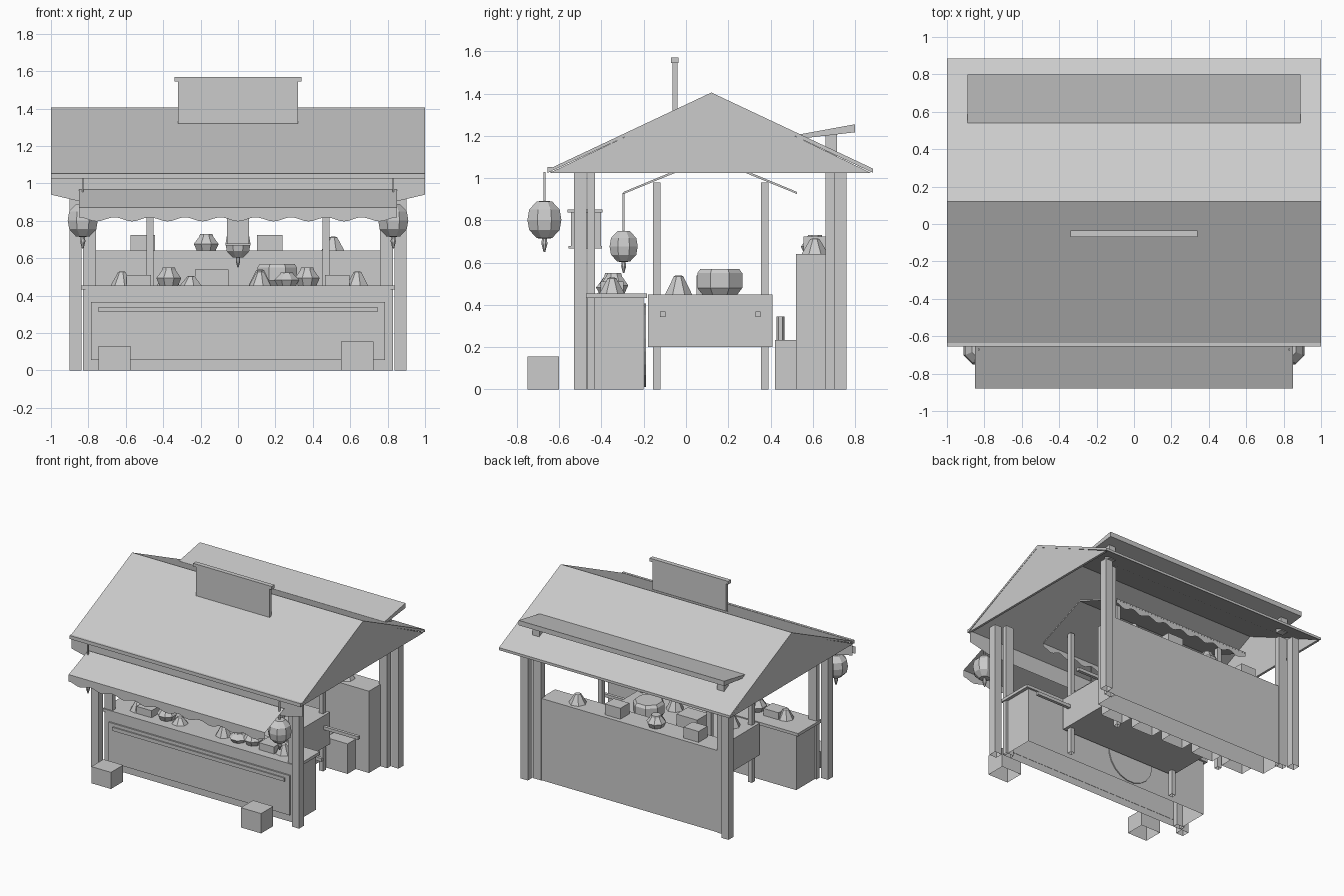
import bpy, math

if "Cube" in bpy.data.objects:
    bpy.data.objects.remove(bpy.data.objects["Cube"])

def mesh(name, verts, faces):
    me = bpy.data.meshes.new(name)
    me.from_pydata(verts, [], faces)
    me.update()
    ob = bpy.data.objects.new(name, me)
    bpy.context.collection.objects.link(ob)
    return ob

def prism(name, prof, x0, x1, closed=True):
    """Extrude a (y, z) profile along x; closed=False leaves the last side open."""
    n = len(prof)
    v = [(x, y, z) for x in (x0, x1) for y, z in prof]
    f = [tuple(range(n)), tuple(range(2 * n - 1, n - 1, -1))]
    f += [(i, i + n, (i + 1) % n + n, (i + 1) % n) for i in range(n if closed else n - 1)]
    f = [tuple(reversed(q)) for q in f]
    return mesh(name, v, f)

def box(name, x0, x1, y0, y1, z0, z1):
    """Box; those standing on the ground have no underside."""
    return prism(name, [(y0, z0), (y0, z1), (y1, z1), (y1, z0)], x0, x1, z0 > 0)

def lathe(name, prof, x, y, z, n=8):
    """Flat-sided turned solid from (radius, height) rings."""
    v, f = [], []
    for r, h in prof:
        for i in range(n):
            a = 2 * math.pi * (i + .5) / n
            v.append((x + r * math.cos(a), y + r * math.sin(a), z + h))
    for k in range(len(prof) - 1):
        for i in range(n):
            j = (i + 1) % n
            f.append((k*n + i, k*n + j, k*n + n + j, k*n + n + i))
    f += [tuple(range(n - 1, -1, -1)), tuple(range(len(v) - n, len(v)))]
    return mesh(name, v, f)

def valance(name, hw, y, top, low, waves, amp, n=72):
    """Thin upright cloth strip with a scalloped lower edge."""
    v, f = [], []
    for i in range(n + 1):
        x = -hw + 2 * hw * i / n
        v += [(x, y, top), (x, y, low + amp * (.5 + .5 * math.cos(2 * math.pi * waves * i / n)))]
        if i:
            f.append((2*i - 2, 2*i - 1, 2*i + 1, 2*i))
    return mesh(name, v, f)

# Roof slabs, gable ends and eave strip
prism("roof", [(-.655, 1.025), (-.655, 1.04), (.12, 1.405), (.885, 1.045),
               (.885, 1.025), (.12, 1.385)], -1, 1)
for s in (-1, 1):
    a, b = sorted((s * .98, s * .998))
    prism("gable_panel", [(-.645, 1.025), (.12, 1.39), (.875, 1.025)], a, b)
box("eave_strip", -1, 1, -.655, -.635, 1.03, 1.052)

# Eave drape, front awning and inner tent
mesh("eave_drape", [(-1, -.63, 1.03), (-1, -.63, .94), (-.83, -.63, .9),
                    (.83, -.63, .9), (1, -.63, .94), (1, -.63, 1.03)], [(0, 1, 2, 3, 4, 5)])
mesh("front_awning", [(-.85, -.64, .968), (-.85, -.88, .872),
                      (.85, -.88, .872), (.85, -.64, .968)], [(0, 1, 2, 3)])
valance("awning_valance", .85, -.88, .872, .797, 9, .022)
prism("inner_canopy", [(-.295, .925), (-.295, .935), (.115, 1.105), (.525, .935),
                       (.525, .925), (.115, 1.093)], -.6, .6)
for y in (-.293, .523):
    valance("canopy_valance", .6, y, .93, .875, 8, .025)

# Roof sign board
box("roof_board", -.32, .32, -.065, -.04, 1.32, 1.55)
box("roof_board_cap", -.34, .34, -.07, -.035, 1.545, 1.57)

# Rear shutter and supports
prism("rear_shutter", [(.527, 1.205), (.80, 1.255), (.80, 1.217), (.54, 1.187)], -.89, .89)
for s in (-1, 1):
    box("shutter_block", s * .8 - .03, s * .8 + .03, .66, .715, 1.10, 1.22)

# Paired corner posts
for s in (-1, 1):
    a, b = sorted((s * .838, s * .90))
    c, d = sorted((s * .76, s * .83))
    box("front_outer_post", a, b, -.53, -.47, 0, 1.05)
    box("front_inner_post", c, d, -.466, -.43, 0, 1.05)
    box("back_outer_post", a, b, .70, .76, 0, 1.05)
    box("back_inner_post", c, d, .66, .705, 0, 1.05)

# Front counter with panel and moulding
box("front_counter", -.815, .815, -.47, -.2, 0, .435)
box("front_counter_top", -.84, .84, -.475, -.185, .432, .455)
box("counter_panel", -.785, .785, -.482, -.468, .055, .365)
box("counter_strip", -.745, .745, -.492, -.48, .312, .34)

# Round board behind the counter
disc = lathe("round_board", [(.2, -.004), (.2, .004)], 0, 0, 0, 20)
disc.rotation_euler = (math.pi / 2, 0, 0)
disc.location = (-.13, -.194, .21)

# Centre cart with poles and handles
box("cart_body", -.51, .51, -.18, .41, .2, .45)
for x in (-.47, .47):
    for y in (-.1375, .3725):
        box("cart_pole", x - .018, x + .018, y - .018, y + .018, 0, .98)
for y in (-.11, .34):
    box("cart_handle", .45, .81, y - .012, y + .012, .343, .368)

# Back counter and the crates along it
box("back_counter", -.77, .77, .52, .70, 0, .64)
for i in range(5):
    x = -.56 + .28 * i
    box("floor_crate", x - .095, x + .095, .42, .52, 0, .235)
    if i in (0, 2):
        lathe("bottle", [(.018, 0), (.018, .11)], x, .447, .235, 6)

# Crates out front
box("left_front_crate", -.745, -.575, -.75, -.6, 0, .13)
box("right_front_crate", .55, .725, -.75, -.6, 0, .155)

# Hanging paper lanterns with tassels and strings
def lantern(x, y, z, r, top):
    prof = [(.05, -1.75), (.18, -1.3), (.14, -1.02), (.45, -1), (.9, -.55),
            (1, 0), (.9, .55), (.45, 1), (.1, 1.02)]
    lathe("lantern", [(a * r, h * r) for a, h in prof], x, y, z)
    box("lantern_string", x - .005, x + .005, y - .005, y + .005, z + r, top)

for x in (-.83, .83):
    lantern(x, -.67, .803, .087, 1.03)
lantern(0, -.295, .677, .072, .93)

# Square lantern
box("square_lantern", -.06, .06, -.543, -.403, .675, .84)
box("square_lantern_cap", -.068, .068, -.56, -.395, .837, .852)
box("square_lantern_base", -.066, .066, -.555, -.398, .667, .68)
box("square_lantern_string", -.004, .004, -.48, -.472, .85, 1.09)

# Goods: cones, faceted pots and boxes
def cone(x, y, z, h=.08, r=.07):
    lathe("cone_goods", [(r, 0), (r * .8, h * .3), (r * .35, h * .95), (r * .2, h)], x, y, z, 7)

def pot(x, y, z, h=.095, r=.072):
    lathe("pot", [(r * .75, 0), (r, h * .4), (r * .55, h * .85), (r * .5, h)], x, y, z)

def parcel(x, y, z, w, d, h):
    box("parcel", x - w / 2, x + w / 2, y - d / 2, y + d / 2, z, z + h)

for x, y in ((-.62, -.35), (-.25, -.36), (.12, -.35), (.64, -.35)):
    cone(x, y, .455, .05 if x == -.25 else .075, .06)
for x, y in ((-.37, -.35), (.26, -.36), (.37, -.34)):
    pot(x, y, .455, .07 if x == .26 else .095)
for x in (-.53, .53):
    parcel(x, -.35, .455, .13, .11, .055)
parcel(-.14, .12, .45, .18, .14, .09)
lathe("drum", [(.09, 0), (.115, .03), (.115, .1), (.1, .12)], .21, .16, .45)
for x in (-.37, .12):
    cone(x, -.035, .45, .09, .065)
parcel(-.51, .61, .64, .13, .11, .085)
parcel(.17, .61, .64, .135, .11, .085)
pot(-.17, .61, .64, .09)
cone(.51, .61, .64, .075, .065)
